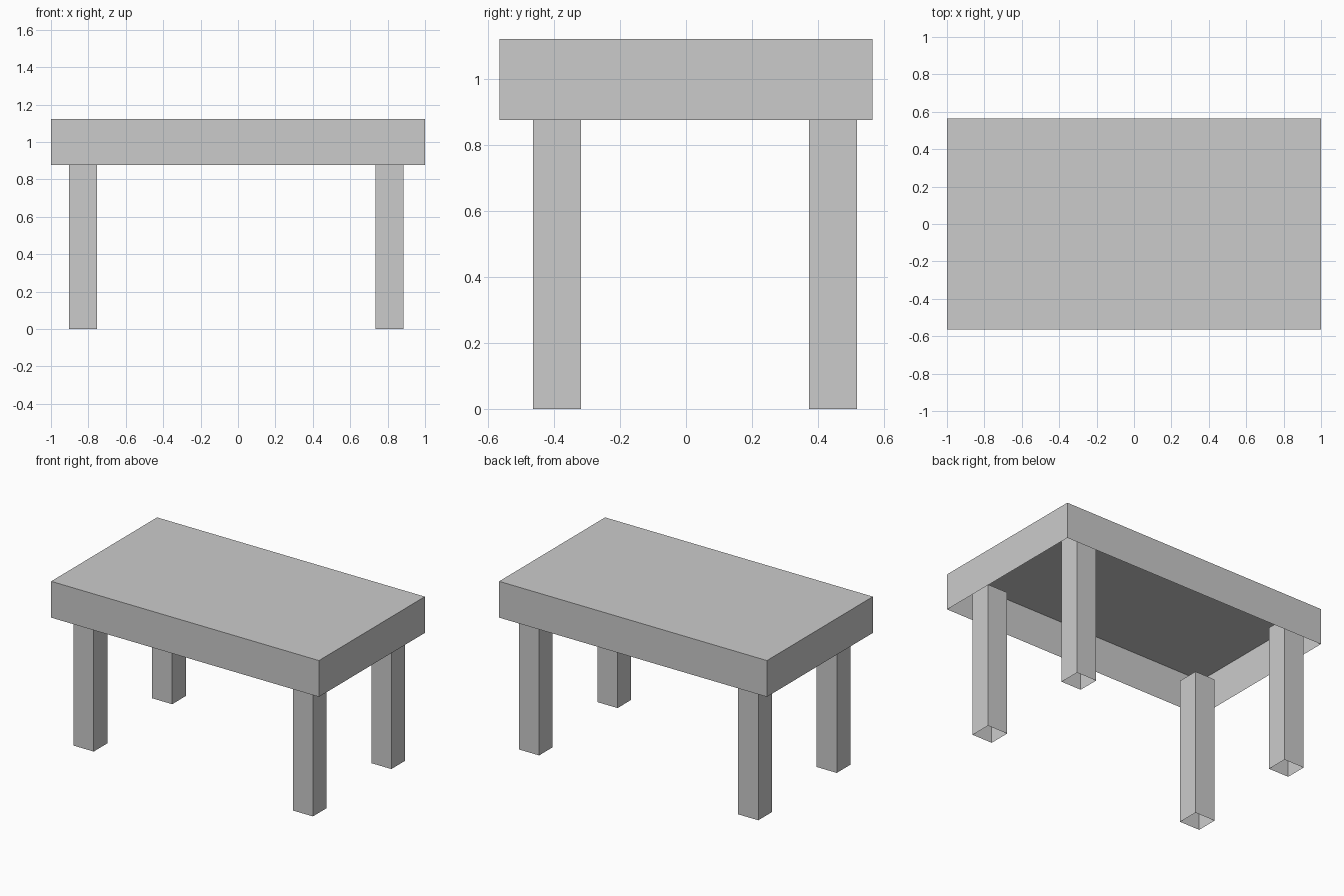
import bpy, bmesh

cube = bpy.data.objects.get("Cube")
if cube:
    bpy.data.objects.remove(cube, do_unlink=True)

grey = bpy.data.materials.new("plain_grey")
grey.use_nodes = True
colour = (0.6, 0.6, 0.6, 1)
grey.diffuse_color = colour
grey.node_tree.nodes["Principled BSDF"].inputs["Base Color"].default_value = colour


def open_box(name, centre, size):
    """Thin-walled box standing on centre, with no bottom face."""
    bm = bmesh.new()
    bmesh.ops.create_cube(bm, size=1)
    bm.normal_update()
    bottom = [f for f in bm.faces if f.normal.z < -0.5]
    bmesh.ops.delete(bm, geom=bottom, context='FACES_ONLY')
    bmesh.ops.translate(bm, verts=bm.verts, vec=(0, 0, 0.5))
    bmesh.ops.scale(bm, verts=bm.verts, vec=size)
    mesh = bpy.data.meshes.new(name)
    bm.to_mesh(mesh)
    bm.free()
    mesh.materials.append(grey)
    obj = bpy.data.objects.new(name, mesh)
    obj.location = centre
    bpy.context.collection.objects.link(obj)
    return obj


# Hollow table top, open underneath
open_box("table_top", (0, 0, 0.877), (2, 1.13, 0.245))

# Four legs, reaching up inside the hollow top
for side, x in (("right", -0.828), ("left", 0.809)):
    for end, y in (("front", -0.391), ("back", 0.446)):
        open_box(f"{end}_{side}_leg", (x, y, 0), (0.15, 0.145, 0.985))
